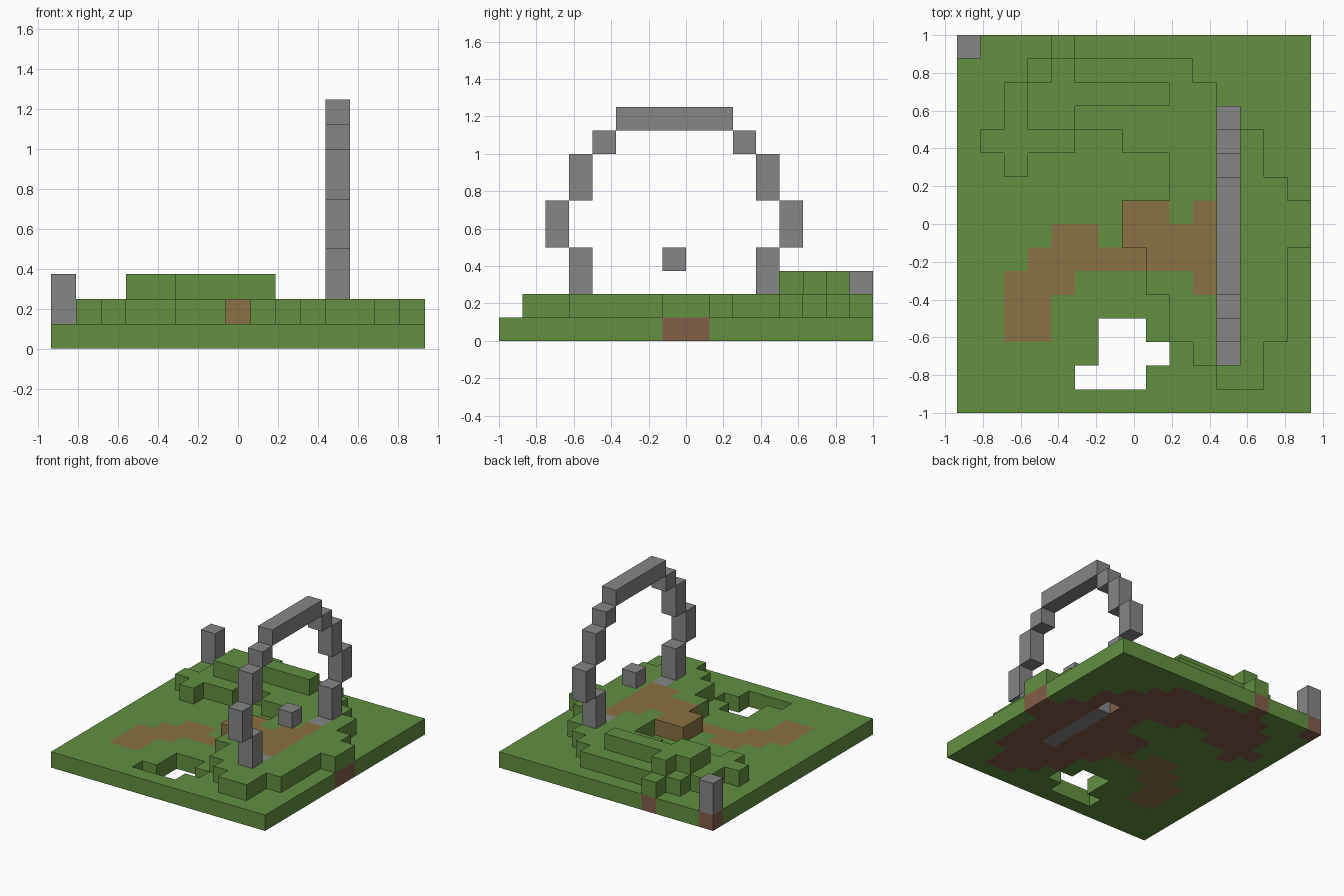
import bpy
import bmesh
from mathutils import Vector

cube = bpy.data.objects.get("Cube")
if cube:
    bpy.data.objects.remove(cube, do_unlink=True)

S = 0.125  # block size
COLUMNS, ROWS = 15, 16


def make_material(name, rgb):
    m = bpy.data.materials.new(name)
    m.use_nodes = True
    m.diffuse_color = (*rgb, 1)
    m.node_tree.nodes["Principled BSDF"].inputs["Base Color"].default_value = (*rgb, 1)
    return m


MATERIALS = {
    "G": make_material("grass_green", (0.122, 0.279, 0.053)),
    "P": make_material("path_brown", (0.254, 0.165, 0.054)),
    "D": make_material("reddish_soil", (0.223, 0.109, 0.065)),
    "S": make_material("stone_grey", (0.238, 0.238, 0.238)),
}
KINDS = {"G": "grass", "P": "path", "D": "soil", "S": "stone"}

# Ground plan of each layer, back row first, left column at -x
GROUND = [
    "GGGGGGGGGGGGGGG",
    "GGGGGGGGGGGGGGG",
    "GGGGGGGGGGGGGGG",
    "GGGGGGGGGGGGGGG",
    "GGGGGGGGGGGGGGG",
    "GGGGGGGGGGG.GGG",
    "GGGGGGGGGGGSGGG",
    "GGGGGGGGGGGSGGG",
    "GGGGPPGGGGGSGGG",
    "GGGPPPPPGGGSGGG",
    "GGPPPGGGGGGSGGG",
    "GGPPGGGGGGGGGGG",
    "GGPPGG..GGGGGGG",
    "GGGGGG...GGGGGG",
    "GGGGG...GGGGGGG",
    "GGGGGGGGGGGGGGG",
]
HILL = [
    "....G..........",
    "...GGGGGGG.....",
    "..GGGGGGGGG....",
    "..GGGGGGGGGG...",
    ".GGGG..GGGGGG..",
    "..G......GGSG..",
    ".........GGPGG.",
    ".......PPGPPGGG",
    ".......PPPPPGGG",
    "........PPPPGG.",
    "........GGPPGG.",
    ".........GGSGG.",
    ".........GGGGG.",
    "..........GGG..",
    "...........GG..",
]
RIDGE = [
    "",
    "....G",
    "...GGGGGG",
    "...GG",
]

blocks = {}  # (column, row, level) -> (part, kind)


def add_layer(part, plan, level):
    for r, line in enumerate(plan):
        for c, kind in enumerate(line):
            if kind != ".":
                blocks[c, r, level] = (part, kind)


add_layer("ground", GROUND, 0)
add_layer("hill", HILL, 1)
add_layer("ridge", RIDGE, 2)

# Corner post
for level in (1, 2):
    blocks[0, 0, level] = ("corner_post", "S")

# Soil wherever something covers the turf
for (c, r, level) in list(blocks):
    if level == 1 and blocks.get((c, r, 0), ("", ""))[1] == "G":
        blocks[c, r, 0] = ("ground", "D")

# Stone ring: half-width of each level around its middle row
ARCH_COLUMN, MIDDLE = 11, 8
for level, half in enumerate((4, 4, 5, 5, 4, 4, 3), start=2):
    for side in (-half, half):
        blocks[ARCH_COLUMN, MIDDLE + side, level] = ("stone_ring", "S")
for r in range(MIDDLE - 2, MIDDLE + 3):
    blocks[ARCH_COLUMN, r, 9] = ("stone_ring", "S")

# Floating block inside the ring
blocks[ARCH_COLUMN, MIDDLE, 3] = ("floating_block", "S")


def build(name, cells, material):
    """Join unit blocks into one mesh that has only its exposed faces."""
    bm = bmesh.new()
    for cell in cells:
        c, r, level = cell
        centre = Vector((c + 0.5 - COLUMNS / 2, ROWS / 2 - r - 0.5, level + 0.5))
        for axis in range(3):
            for sign in (-1, 1):
                n, u, v = Vector(), Vector(), Vector()
                n[axis] = sign
                u[(axis + 1) % 3] = 1
                v[(axis + 2) % 3] = sign
                neighbour = (c + int(n.x), r - int(n.y), level + int(n.z))
                if neighbour in blocks:
                    continue
                corners = [(-1, -1), (1, -1), (1, 1), (-1, 1)]
                bm.faces.new([bm.verts.new((centre + (n + u * a + v * b) / 2) * S)
                              for a, b in corners])
    bmesh.ops.remove_doubles(bm, verts=bm.verts, dist=0.001)
    bmesh.ops.dissolve_limit(bm, angle_limit=0.01, verts=bm.verts, edges=bm.edges)
    mesh = bpy.data.meshes.new(name)
    bm.to_mesh(mesh)
    bm.free()
    mesh.materials.append(material)
    bpy.context.collection.objects.link(bpy.data.objects.new(name, mesh))


# One object for each part and material
groups = {}
for cell, key in blocks.items():
    groups.setdefault(key, []).append(cell)
for (part, kind), cells in groups.items():
    build(part + "_" + KINDS[kind], cells, MATERIALS[kind])
